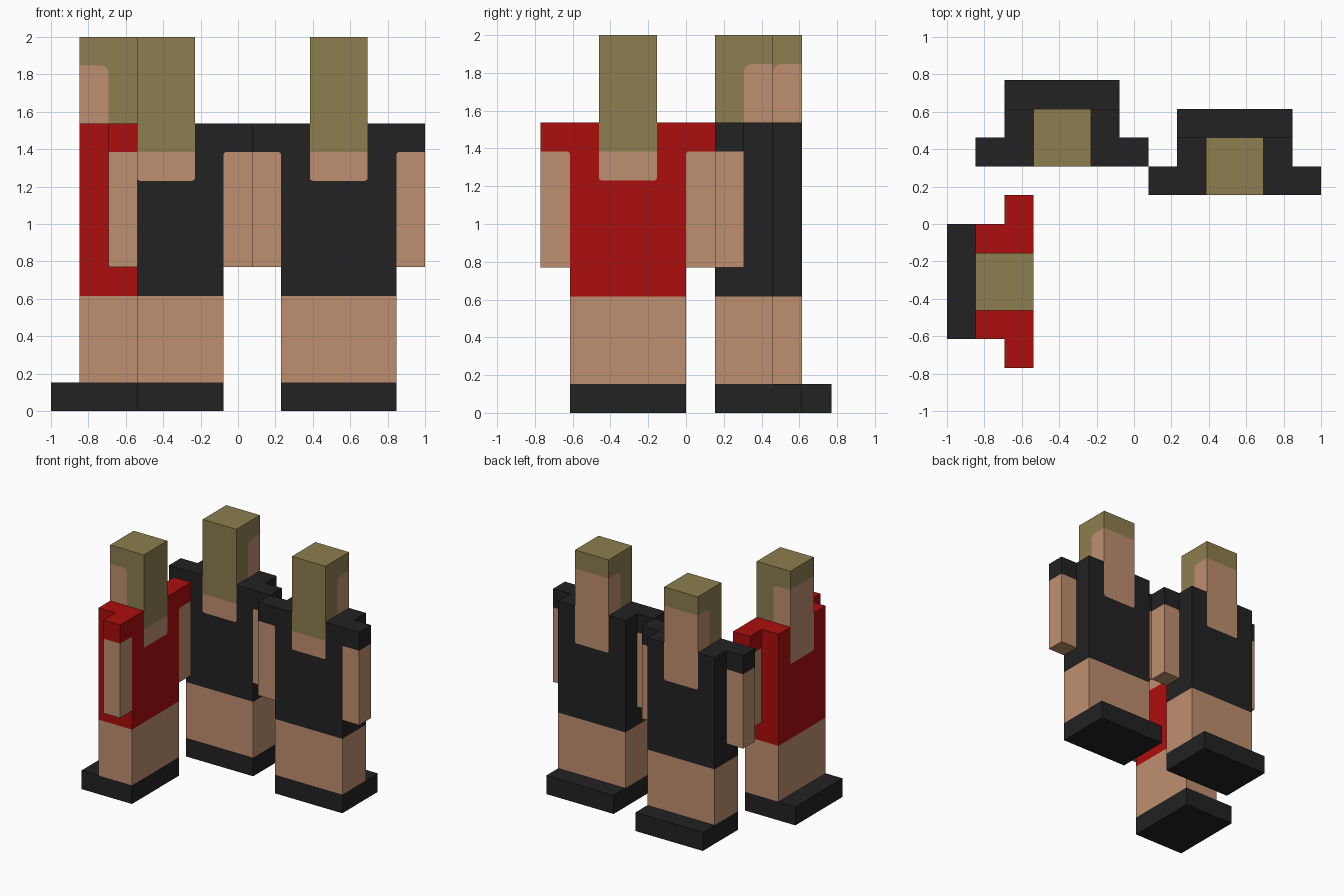
import bpy, bmesh, math
from mathutils import Matrix, Vector

cube = bpy.data.objects.get("Cube")
if cube:
    bpy.data.objects.remove(cube, do_unlink=True)

U = 2 / 13          # block unit shared by every part
R = 0.1 * U         # small rounding where cloth meets skin


def material(name, rgb):
    m = bpy.data.materials.new(name)
    m.use_nodes = True
    m.diffuse_color = (*rgb, 1)
    for n in m.node_tree.nodes:
        if n.type == 'BSDF_PRINCIPLED':
            n.inputs["Base Color"].default_value = (*rgb, 1)
    return m


SKIN = material("skin", (0.515, 0.275, 0.162))
HAIR = material("olive_hair", (0.266, 0.209, 0.080))
RED = material("red_shirt", (0.413, 0.004, 0.004))
BLACK = material("black_cloth", (0.016, 0.016, 0.016))


def arc(cx, cz, r, start, end, n=4):
    """Points of a rounded corner, angles in degrees."""
    return [(cx + r * math.cos(math.radians(start + (end - start) * i / n)),
             cz + r * math.sin(math.radians(start + (end - start) * i / n)))
            for i in range(n + 1)]


def prism(name, profile, lo, hi, along, mat, place):
    """Extrude a (horizontal, z) profile along local x or y from lo to hi."""
    bm = bmesh.new()
    def point(h, z, d):
        return Vector((h, d, z) if along == 'y' else (d, h, z))
    face = bm.faces.new([bm.verts.new(point(h, z, lo)) for h, z in profile])
    ext = bmesh.ops.extrude_face_region(bm, geom=[face])
    verts = [v for v in ext["geom"] if isinstance(v, bmesh.types.BMVert)]
    bmesh.ops.translate(bm, verts=verts, vec=point(0, 0, hi - lo))
    bmesh.ops.recalc_face_normals(bm, faces=bm.faces)
    me = bpy.data.meshes.new(name)
    bm.to_mesh(me)
    bm.free()
    me.materials.append(mat)
    ob = bpy.data.objects.new(name, me)
    ob.matrix_world = place
    bpy.context.scene.collection.objects.link(ob)
    return ob


def rect(h0, h1, z0, z1):
    return [(h0, z0), (h1, z0), (h1, z1), (h0, z1)]


def figure(tag, x, y, turn, shirt, arm_names):
    """One blocky person: local y = 0 is the back, the face looks along +y."""
    place = Matrix.Translation((x, y, 0)) @ Matrix.Rotation(math.radians(turn), 4, 'Z')

    def part(name, profile, lo, hi, mat, along='y'):
        prism(f"{tag}_{name}", profile, lo, hi, along, mat, place)

    # Shoes and legs
    part("shoes", rect(-2 * U, 2 * U, 0, U), 0, 3 * U, BLACK)
    part("legs", rect(-2 * U, 2 * U, U, 4 * U), 0, 2 * U, SKIN)

    # Shirt with a rounded notch, and the neck that fills it
    notch = arc(U - R, 8 * U + R, R, 0, -90) + arc(-U + R, 8 * U + R, R, -90, -180)
    part("shirt", [(-2 * U, 4 * U), (2 * U, 4 * U), (2 * U, 10 * U), (U, 10 * U)]
         + notch + [(-U, 10 * U), (-2 * U, 10 * U)], 0, 2 * U, shirt)
    part("neck", [(U, 9 * U)] + notch + [(-U, 9 * U)], 0, 2 * U, SKIN)

    # Face on the front half, hair over the crown and down the back
    r = 0.25 * U
    hairline = arc(U + r, 12 * U - r, r, 180, 90)
    part("face", [(U, 9 * U), (2 * U, 9 * U), (2 * U, 12 * U)] + hairline[::-1],
         -U, U, SKIN, 'x')
    part("hair", [(0, 9 * U), (U, 9 * U)] + hairline
         + [(2 * U, 12 * U), (2 * U, 13 * U), (0, 13 * U)], -U, U, HAIR, 'x')

    # Arms flush with the back, each with a short sleeve
    for s, arm in zip((1, -1), arm_names):
        cuff = [(s * h, z) for h, z in arc(2 * U + R, 9 * U - R, R, 180, 90)]
        part(arm, [(s * 2 * U, 5 * U)] + cuff
             + [(s * 3 * U, 9 * U), (s * 3 * U, 5 * U)], 0, U, SKIN)
        part(arm + "_sleeve", cuff + [(s * 3 * U, 9 * U), (s * 3 * U, 10 * U),
                                      (s * 2 * U, 10 * U)], 0, U, shirt)


figure("back_person", -2.5 * U, 2 * U, 0, BLACK, ("left_arm", "right_arm"))
figure("side_person", 3.5 * U, U, 0, BLACK, ("left_arm", "right_arm"))
figure("red_person", -3.5 * U, -2 * U, 90, RED, ("rear_arm", "front_arm"))
